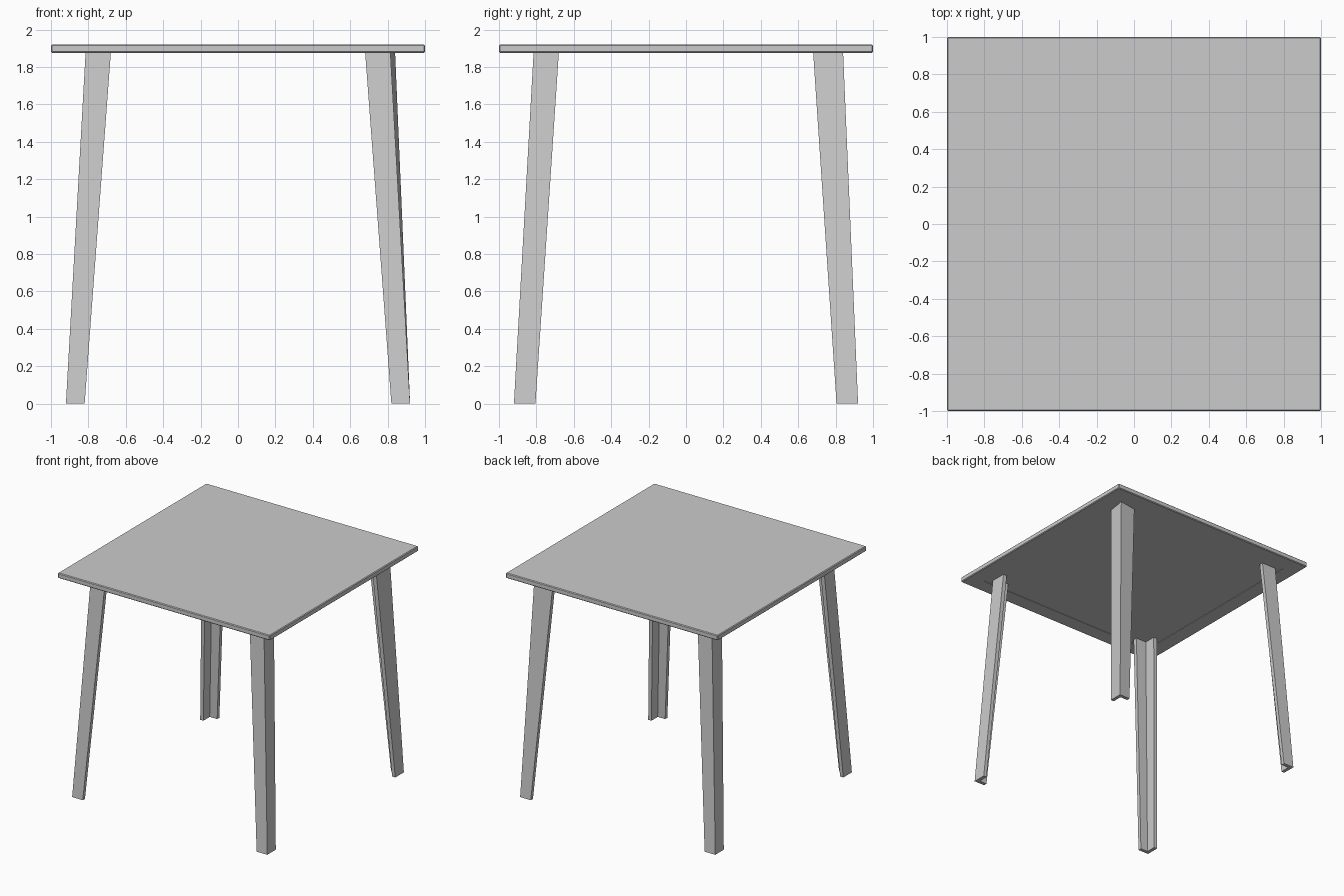
import bpy, bmesh

if "Cube" in bpy.data.objects:
    bpy.data.objects.remove(bpy.data.objects["Cube"])

TOP_Z, UNDER_Z = 1.92, 1.876


def make_object(name, bm):
    bmesh.ops.recalc_face_normals(bm, faces=bm.faces)
    mesh = bpy.data.meshes.new(name)
    bm.to_mesh(mesh)
    bm.free()
    ob = bpy.data.objects.new(name, mesh)
    bpy.context.collection.objects.link(ob)
    return ob


def angle_section(corner, edge, end_x, end_y, t):
    # L section: outer corner, outer coordinate at the flange tips, tip positions
    i = corner - t
    return [(corner, corner), (edge, end_y), (edge - t, end_y),
            (i, i), (end_x, edge - t), (end_x, edge)]


def make_leg(name, sx, sy, top_corner):
    bm = bmesh.new()
    rings = []
    for z, sec in ((0, angle_section(0.92, 0.92, 0.82, 0.805, 0.03)),
                   (UNDER_Z, angle_section(top_corner, 0.815, 0.68, 0.68, 0.035))):
        rings.append([bm.verts.new((sx * x, sy * y, z)) for x, y in sec])
    low, high = rings
    for k in range(6):
        n = (k + 1) % 6
        bm.faces.new((low[k], low[n], high[n], high[k]))
    bm.faces.new(low)
    bm.faces.new(high)
    return make_object(name, bm)


# Table top: square slab with a softened rim, shallow recessed underside
bm = bmesh.new()
bmesh.ops.create_cube(bm, size=1)
bmesh.ops.scale(bm, vec=(2, 2, TOP_Z - UNDER_Z), verts=bm.verts)
bmesh.ops.translate(bm, vec=(0, 0, (TOP_Z + UNDER_Z) / 2), verts=bm.verts)
bmesh.ops.bevel(bm, geom=bm.edges[:], offset=0.006, segments=1, affect='EDGES')
bm.normal_update()
under = [f for f in bm.faces if f.normal.z < -0.99]
bmesh.ops.inset_region(bm, faces=under, thickness=0.179)
bmesh.ops.inset_region(bm, faces=under, thickness=0.0005, depth=-0.004)
make_object("table_top", bm)

# Splayed, tapered angle-section legs; the back right one flares at the top
for name, sx, sy, corner in (("front_left_leg", -1, -1, 0.815),
                             ("front_right_leg", 1, -1, 0.815),
                             ("back_left_leg", -1, 1, 0.815),
                             ("back_right_leg", 1, 1, 0.84)):
    make_leg(name, sx, sy, corner)
